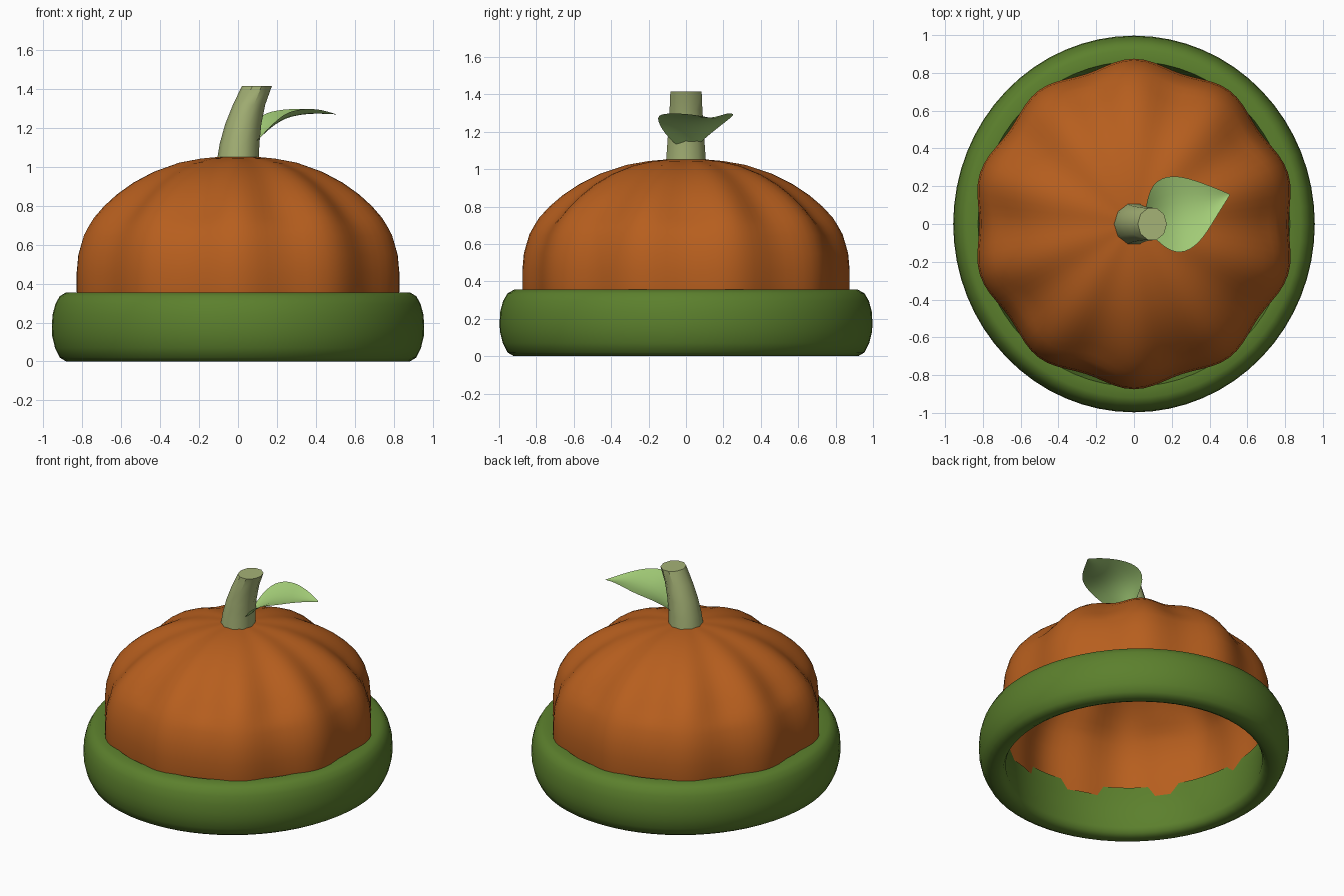
import bpy, bmesh, math

if "Cube" in bpy.data.objects:
    bpy.data.objects.remove(bpy.data.objects["Cube"])


def material(name, rgb):
    m = bpy.data.materials.new(name)
    m.diffuse_color = (*rgb, 1)
    m.use_nodes = True
    m.node_tree.nodes["Principled BSDF"].inputs["Base Color"].default_value = m.diffuse_color
    return m


ORANGE = material("pumpkin orange", (0.472, 0.113, 0.013))
GREEN = material("brim green", (0.106, 0.215, 0.026))
STEM = material("stem olive", (0.376, 0.445, 0.180))
LEAF = material("leaf light green", (0.385, 0.640, 0.195))


def make(name, verts, faces, mat, angle=40, fix=True):
    me = bpy.data.meshes.new(name)
    me.from_pydata([tuple(v) for v in verts], [], faces)
    if fix:
        bm = bmesh.new()
        bm.from_mesh(me)
        bmesh.ops.recalc_face_normals(bm, faces=bm.faces)
        bm.to_mesh(me)
        bm.free()
    me.materials.append(mat)
    ob = bpy.data.objects.new(name, me)
    bpy.context.collection.objects.link(ob)
    bpy.ops.object.select_all(action='DESELECT')
    ob.select_set(True)
    bpy.context.view_layer.objects.active = ob
    bpy.ops.object.shade_smooth_by_angle(angle=math.radians(angle))
    return ob


def bridge(rows, n, closed=False):
    """Quads between consecutive rings of n vertices."""
    return [(i * n + j, i * n + (j + 1) % n,
             (i + 1) % rows * n + (j + 1) % n, (i + 1) % rows * n + j)
            for i in range(rows if closed else rows - 1) for j in range(n)]


# Brim: rounded band, slightly oval
band = [(.825, .05), (.84, .015), (.87, 0), (.92, 0), (.955, .02), (.98, .07), (.995, .13),
        (.997, .18), (.993, .24), (.978, .295), (.955, .335), (.92, .355), (.86, .355), (.835, .25)]
N = 64
verts = [(.96 * r * math.cos(math.tau * j / N), r * math.sin(math.tau * j / N), z)
         for r, z in band for j in range(N)]
make("brim", verts, bridge(len(band), N, True), GREEN, 60)

# Dome: ten soft ribs, open underneath; (ridge radius, height, groove depth)
dome = [(.865, .28, .045), (.875, .36, .045), (.875, .46, .045), (.867, .55, .048),
        (.838, .65, .053), (.81, .70, .057), (.785, .74, .075), (.73, .80, .08),
        (.66, .86, .078), (.57, .92, .07), (.46, .975, .058), (.32, 1.022, .04),
        (.20, 1.043, .02), (.10, 1.052, .005)]
N = 100
verts = []
for r, z, groove in dome:
    for j in range(N):
        a = math.tau * j / N
        dip = groove * (.5 + .5 * math.cos(10 * a))
        k = r * (1 - dip)
        verts.append((.98 * k * math.cos(a), k * math.sin(a), z - .1 * dip))
faces = bridge(len(dome), N)
verts.append((0, 0, 1.054))
last = (len(dome) - 1) * N
faces += [(last + j, last + (j + 1) % N, len(verts) - 1) for j in range(N)]
make("pumpkin_dome", verts, faces, ORANGE, 50)

# Stem: tapered bent tube; (centre x, height, x radius, y radius)
path = [(0, 1.04, .107, .112), (.008, 1.12, .102, .106), (.027, 1.22, .093, .099),
        (.057, 1.32, .083, .092), (.097, 1.415, .077, .088)]
N = 10
verts = [(x + rx * math.cos(math.tau * j / N), ry * math.sin(math.tau * j / N), z)
         for x, z, rx, ry in path for j in range(N)]
faces = bridge(len(path), N) + [tuple(range(N)), tuple(range(4 * N, 5 * N))]
make("stem", verts, faces, STEM, 40)

# Leaf: cupped sheet; each row is left edge, middle, right edge
rows = [((.06, .08, 1.15), (.06, .03, 1.09), (.07, -.03, 1.11)),
        ((.09, .22, 1.26), (.15, .06, 1.18), (.14, -.11, 1.18)),
        ((.20, .265, 1.295), (.25, .07, 1.235), (.24, -.17, 1.285)),
        ((.33, .23, 1.30), (.35, .09, 1.26), (.35, -.105, 1.30)),
        ((.43, .19, 1.29), (.43, .12, 1.265), (.43, .03, 1.295)),
        ((.505, .16, 1.27), (.508, .155, 1.27), (.505, .148, 1.27))]
verts = [p for row in rows for p in row]
faces = [(3 * i + j, 3 * i + j + 1, 3 * i + j + 4, 3 * i + j + 3)
         for i in range(5) for j in range(2)]
leaf = make("leaf", verts, faces, LEAF, 180, fix=False)
sub = leaf.modifiers.new("smooth", 'SUBSURF')
sub.levels = sub.render_levels = 2
